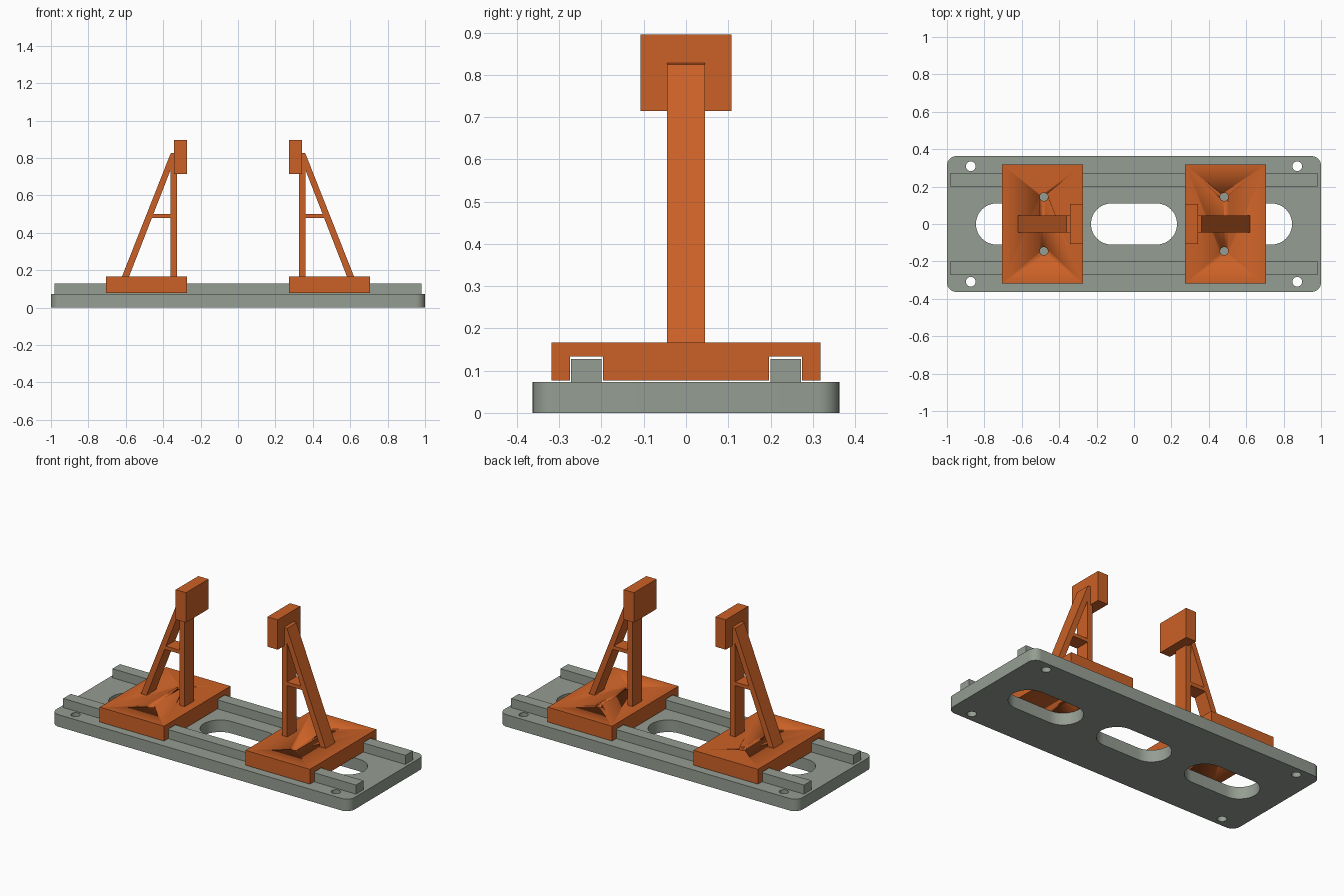
import bpy, bmesh
from math import cos, sin, pi

if "Cube" in bpy.data.objects:
    bpy.data.objects.remove(bpy.data.objects["Cube"])


def material(name, rgb):
    m = bpy.data.materials.new(name)
    m.diffuse_color = (*rgb, 1)
    m.use_nodes = True
    m.node_tree.nodes["Principled BSDF"].inputs["Base Color"].default_value = m.diffuse_color
    return m


GREY = material("grey_green", (0.30, 0.34, 0.29))
ORANGE = material("orange", (0.60, 0.12, 0.02))


def arc(cx, cy, r, a0, a1, n):
    return [(cx + r * cos(a0 + (a1 - a0) * i / n), cy + r * sin(a0 + (a1 - a0) * i / n))
            for i in range(n + 1)]


def circle(cx, cy, r):
    return arc(cx, cy, r, 0, 2 * pi, 32)[:-1]


def slot(cx, half, r):
    return (arc(cx + half - r, 0, r, -pi / 2, pi / 2, 24)
            + arc(cx - half + r, 0, r, pi / 2, 3 * pi / 2, 24))


def rounded_rect(hx, hy, r):
    pts = []
    for i, (sx, sy) in enumerate([(1, 1), (-1, 1), (-1, -1), (1, -1)]):
        pts += arc(sx * (hx - r), sy * (hy - r), r, i * pi / 2, (i + 1) * pi / 2, 8)
    return pts


def rect(x0, x1, y0, y1):
    return [(x0, y0), (x1, y0), (x1, y1), (x0, y1)]


def prism(name, loops, w0, w1, axis, mat):
    """Extrude a filled 2D outline (inner loops become holes) along an axis."""
    cu = bpy.data.curves.new(name, 'CURVE')
    cu.dimensions, cu.fill_mode, cu.extrude = '2D', 'BOTH', (w1 - w0) / 2
    for loop in loops:
        sp = cu.splines.new('POLY')
        sp.points.add(len(loop) - 1)
        for p, (u, v) in zip(sp.points, loop):
            p.co = (u, v, 0, 1)
        sp.use_cyclic_u = True
    tmp = bpy.data.objects.new(name + "_outline", cu)
    me = bpy.data.meshes.new_from_object(tmp)
    bpy.data.objects.remove(tmp)
    bm = bmesh.new()
    bm.from_mesh(me)
    mid = (w0 + w1) / 2
    for vert in bm.verts:
        u, v, w = vert.co
        w += mid
        vert.co = {'X': (w, u, v), 'Y': (u, w, v), 'Z': (u, v, w)}[axis]
    bmesh.ops.remove_doubles(bm, verts=bm.verts, dist=1e-5)
    bmesh.ops.recalc_face_normals(bm, faces=bm.faces)
    bm.to_mesh(me)
    bm.free()
    me.name = name
    me.materials.clear()
    me.materials.append(mat)
    ob = bpy.data.objects.new(name, me)
    bpy.context.collection.objects.link(ob)
    bpy.ops.object.select_all(action='DESELECT')
    ob.select_set(True)
    bpy.context.view_layer.objects.active = ob
    bpy.ops.object.shade_smooth_by_angle(angle=0.5)
    return ob


def mirror(ob, axis):
    m = ob.modifiers.new("mirror", 'MIRROR')
    m.use_axis = [axis == i for i in range(3)]
    m.use_mirror_merge = False


# Base plate with three slots and four corner holes
prism("base_plate",
      [rounded_rect(1.0, 0.363, 0.05)]
      + [slot(x, 0.23, 0.11) for x in (-0.615, 0, 0.615)]
      + [circle(sx * 0.873, sy * 0.309, 0.026) for sx in (-1, 1) for sy in (-1, 1)],
      0, 0.073, 'Z', GREY)

# Guide rails
rails = prism("guide_rails", [rect(-0.982, 0.982, 0.2, 0.272)], 0.073, 0.128, 'Z', GREY)
mirror(rails, 1)

# Sliding carriages, grooved over the rails, with two bolt holes each
Z0, ZG, Z1 = 0.077, 0.134, 0.167
half = [(0.197, Z0), (0.197, ZG), (0.275, ZG), (0.275, Z0), (0.318, Z0), (0.318, Z1)]
carriage = prism("carriages", [half + [(-y, z) for y, z in reversed(half)]],
                 0.273, 0.705, 'X', ORANGE)
for y in (-0.145, 0.145):
    cutter = prism("bolt_hole_cutter", [circle(0.482, y, 0.022)], 0, 0.3, 'Z', ORANGE)
    cutter.hide_render = True
    cutter.hide_set(True)
    cutter.display_type = 'WIRE'
    b = carriage.modifiers.new("bolt_hole", 'BOOLEAN')
    b.operation, b.solver, b.object = 'DIFFERENCE', 'EXACT', cutter
mirror(carriage, 0)

# Braced uprights: post, sloping strut and cross tie in one profile
outer = [(0.326, Z1), (0.361, Z1), (0.361, 0.478), (0.461, 0.478), (0.582, Z1), (0.62, Z1),
         (0.36, 0.825), (0.342, 0.828), (0.342, 0.715), (0.326, 0.715)]
window = [(0.361, 0.5), (0.4525, 0.5), (0.361, 0.735)]
upright = prism("braced_uprights", [outer, window], -0.045, 0.045, 'Y', ORANGE)
mirror(upright, 0)

# Clamping pads facing each other
pad = prism("clamp_pads", [rect(0.273, 0.342, -0.108, 0.108)], 0.715, 0.896, 'Z', ORANGE)
mirror(pad, 0)
